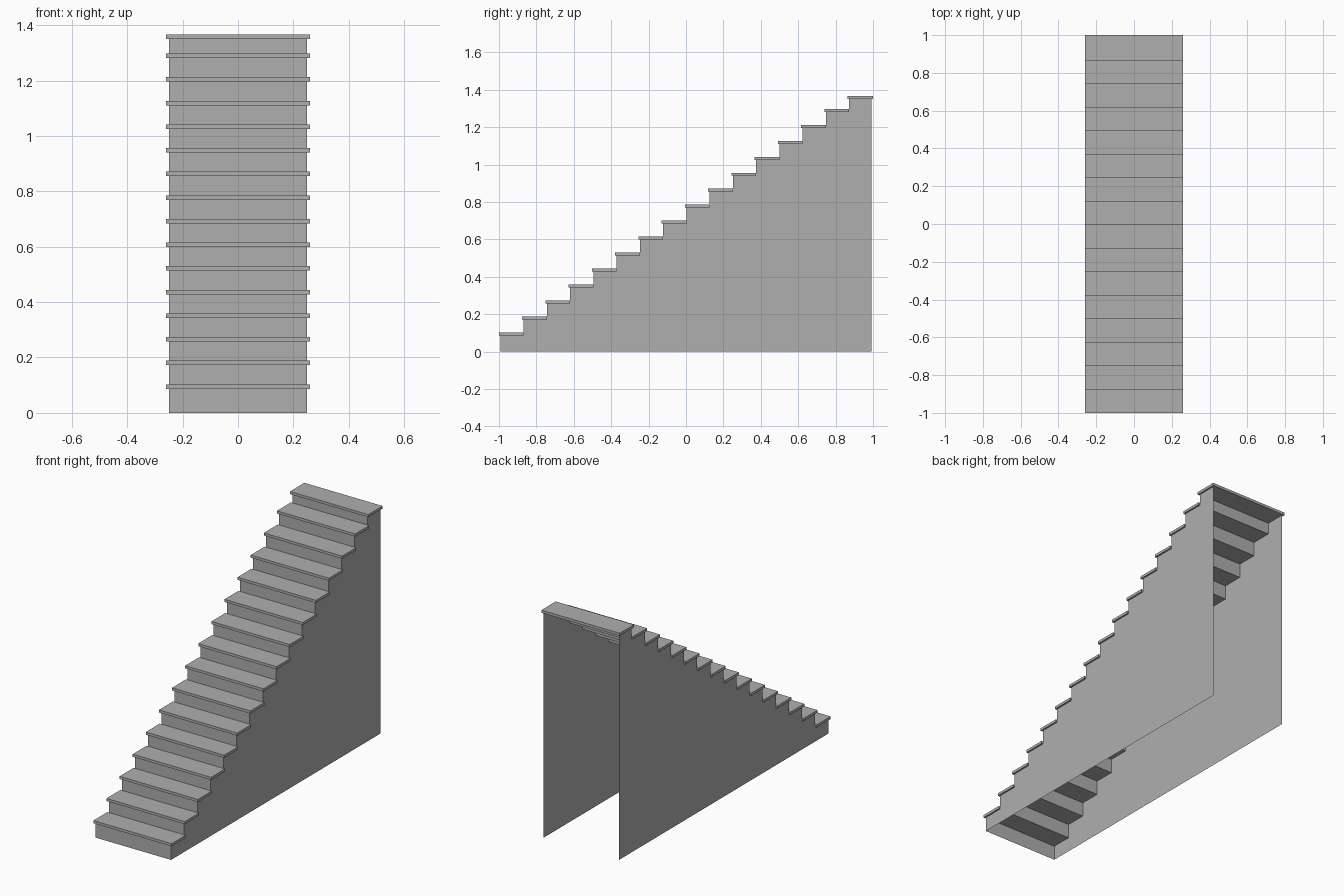
import bpy, bmesh

cube = bpy.data.objects.get("Cube")
if cube:
    bpy.data.objects.remove(cube, do_unlink=True)

STEPS = 16
RUN, RISE = 0.1243, 0.0853
HALF_WIDTH, HALF_TREAD = 0.25, 0.26
THICK, NOSING = 0.016, 0.008
FRONT, BACK = -0.992, 0.992

grey = bpy.data.materials.new("grey")
grey.use_nodes = True
colour = (0.43, 0.43, 0.43, 1)
grey.diffuse_color = colour
grey.node_tree.nodes["Principled BSDF"].inputs["Base Color"].default_value = colour


def finish(bm, name):
    bmesh.ops.recalc_face_normals(bm, faces=bm.faces)
    mesh = bpy.data.meshes.new(name)
    bm.to_mesh(mesh)
    bm.free()
    mesh.materials.append(grey)
    obj = bpy.data.objects.new(name, mesh)
    bpy.context.collection.objects.link(obj)
    return obj


def riser_y(i):
    return FRONT + i * RUN


def tread_top(i):
    # The landing step is a little lower than the others
    return 1.366 if i == STEPS - 1 else 0.103 + i * RISE


# Stepped outline, from the front foot up to the back of the landing
outline = [(FRONT, 0)]
for i in range(STEPS):
    under = tread_top(i) - THICK
    outline.append((riser_y(i), under))
    outline.append((riser_y(i + 1) if i < STEPS - 1 else BACK, under))

# Thin shell: folded risers with two side walls, open below and behind
bm = bmesh.new()
left, right = [[bm.verts.new((x, y, z)) for y, z in outline + [(BACK, 0)]]
               for x in (HALF_WIDTH, -HALF_WIDTH)]
for i in range(len(outline) - 1):
    bm.faces.new((left[i], left[i + 1], right[i + 1], right[i]))
bm.faces.new(left)
bm.faces.new(right)
finish(bm, "stair_shell")

# Treads: slabs that overhang the riser and both walls
for i in range(STEPS):
    y0 = riser_y(i) - NOSING
    y1 = riser_y(i + 1) if i < STEPS - 1 else 1.0
    bm = bmesh.new()
    bmesh.ops.create_cube(bm, size=1)
    bmesh.ops.scale(bm, verts=bm.verts, vec=(2 * HALF_TREAD, y1 - y0, THICK))
    bmesh.ops.translate(bm, verts=bm.verts,
                        vec=(0, (y0 + y1) / 2, tread_top(i) - THICK / 2))
    finish(bm, f"tread_{i + 1}")
